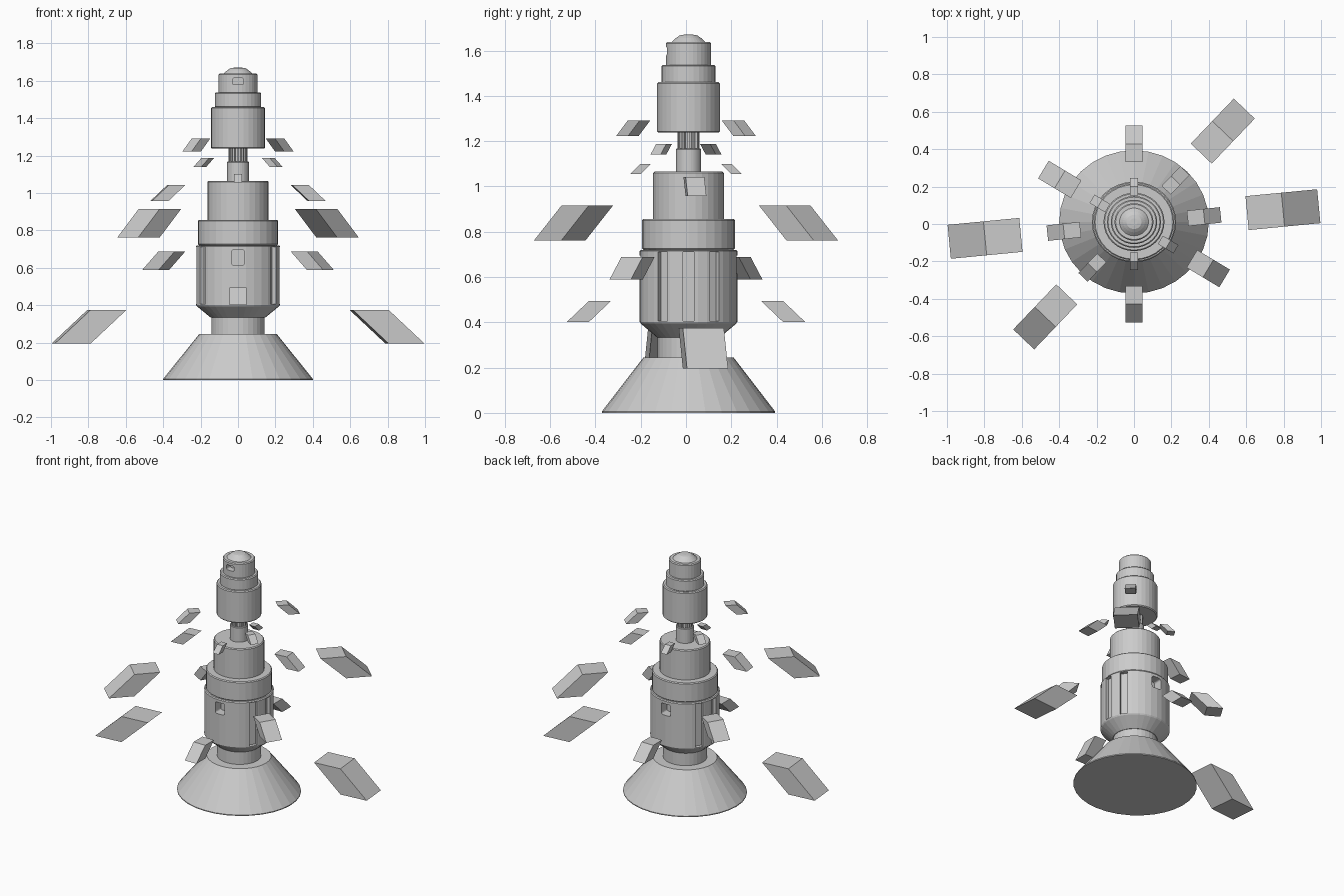
import bpy, bmesh
from math import sin, cos, pi, radians
from mathutils import Matrix

if "Cube" in bpy.data.objects:
    bpy.data.objects.remove(bpy.data.objects["Cube"])

CY, SY, SEG = 0.011, 0.957, 32   # axis offset and slight flattening in y


def make(name, bm):
    bmesh.ops.recalc_face_normals(bm, faces=bm.faces)
    me = bpy.data.meshes.new(name)
    bm.to_mesh(me)
    bm.free()
    ob = bpy.data.objects.new(name, me)
    bpy.context.collection.objects.link(ob)
    return ob


def lathe(name, profile):
    """Closed solid of revolution from (radius, height) points."""
    bm = bmesh.new()
    rings = [[bm.verts.new((r * cos(2 * pi * i / SEG), CY + SY * r * sin(2 * pi * i / SEG), z))
              for i in range(SEG)] for r, z in profile]
    for a, b in zip(rings, rings[1:]):
        for i in range(SEG):
            j = (i + 1) % SEG
            bm.faces.new((a[i], a[j], b[j], b[i]))
    bm.faces.new(rings[0][::-1])
    bm.faces.new(rings[-1])
    return make(name, bm)


def drum(name, r, z0, z1, b=0.006):
    return lathe(name, [(r - b, z0), (r, z0 + b), (r, z1 - b), (r - b, z1)])


def radial_box(bm, angle, radius, size, z, round_edges=0):
    """Box whose x axis points outward from the body axis."""
    tmp = bmesh.new()
    bmesh.ops.create_cube(tmp, size=1, matrix=Matrix.Diagonal((*size, 1)))
    if round_edges:
        along = [e for e in tmp.edges if abs(e.verts[0].co.x - e.verts[1].co.x) > 1e-5]
        bmesh.ops.bevel(tmp, geom=along, offset=round_edges, segments=3, profile=0.5, affect='EDGES')
    a = radians(angle)
    tmp.transform(Matrix.Translation((radius * cos(a), CY + SY * radius * sin(a), z))
                  @ Matrix.Rotation(a, 4, 'Z'))
    me = bpy.data.meshes.new("tmp")
    tmp.to_mesh(me)
    tmp.free()
    bm.from_mesh(me)
    bpy.data.meshes.remove(me)


def cut(ob, bm):
    cutter = make("cutter", bm)
    cutter.hide_render = True
    mod = ob.modifiers.new("cut", 'BOOLEAN')
    mod.operation, mod.solver, mod.object = 'DIFFERENCE', 'EXACT', cutter
    bpy.context.view_layer.objects.active = ob
    bpy.ops.object.modifier_apply(modifier=mod.name)
    bpy.data.objects.remove(cutter)


# Bell-shaped foot and lower neck
lathe("base_cone", [(0.40, 0), (0.40, 0.006), (0.208, 0.245)])
lathe("lower_neck", [(0.142, 0.24), (0.142, 0.34)])

# Main hull with side slots and front/back windows
hull = lathe("main_hull", [(0.145, 0.333), (0.22, 0.394), (0.225, 0.402),
                           (0.225, 0.714), (0.219, 0.72)])
bm = bmesh.new()
for side in (0, 180):
    for a in (-32, 0, 32):
        radial_box(bm, side + a, 0.225, (0.05, 0.05, 0.305), 0.5575)
for a in (-90, 90):
    radial_box(bm, a, 0.225, (0.13, 0.072, 0.08), 0.655, 0.012)
cut(hull, bm)

# Stacked drums
drum("collar", 0.214, 0.72, 0.856)
drum("upper_hull", 0.163, 0.85, 1.065)
drum("upper_neck", 0.058, 1.06, 1.167, 0.003)
drum("ribbed_core", 0.04, 1.16, 1.245, 0.001)
drum("cabin_lower", 0.1445, 1.237, 1.46)
drum("cabin_middle", 0.124, 1.455, 1.537)
cabin = drum("cabin_top", 0.104, 1.53, 1.638)
bm = bmesh.new()
radial_box(bm, -90, 0.10, (0.08, 0.058, 0.036), 1.597, 0.009)
cut(cabin, bm)
lathe("dome_cap", [(0.082, 1.634), (0.058, 1.655), (0.04, 1.667), (0.02, 1.67)])

# Vertical ribs around the thin neck
bm = bmesh.new()
for i in range(12):
    radial_box(bm, i * 30, 0.042, (0.016, 0.012, 0.08), 1.203)
make("neck_ribs", bm)

# Floating slanted slabs in opposite pairs:
# angle, mid radius, radial length, width, bottom, top
slabs = [(5.5, 0.80, 0.385, 0.182, 0.195, 0.375),
         (90, 0.428, 0.195, 0.09, 0.402, 0.495),
         (-31, 0.463, 0.204, 0.11, 0.588, 0.688),
         (46.3, 0.687, 0.333, 0.155, 0.762, 0.915),
         (6, 0.377, 0.178, 0.083, 0.958, 1.042),
         (90, 0.20, 0.093, 0.045, 1.055, 1.10),
         (-31, 0.213, 0.097, 0.052, 1.14, 1.187),
         (46.3, 0.322, 0.145, 0.068, 1.222, 1.292)]
for n, (ang, rad, length, width, z0, z1) in enumerate(slabs, 1):
    for side, turn in (("a", 0), ("b", 180)):
        bm = bmesh.new()
        bmesh.ops.create_cube(bm, size=1)
        for v in bm.verts:
            x, y, z = v.co
            v.co = (rad + (x / 2 - z / 2) * length, y * width, z0 + (z + 0.5) * (z1 - z0))
        bm.transform(Matrix.Rotation(radians(ang + turn), 4, 'Z'))
        make(f"slab_{n}{side}", bm)
